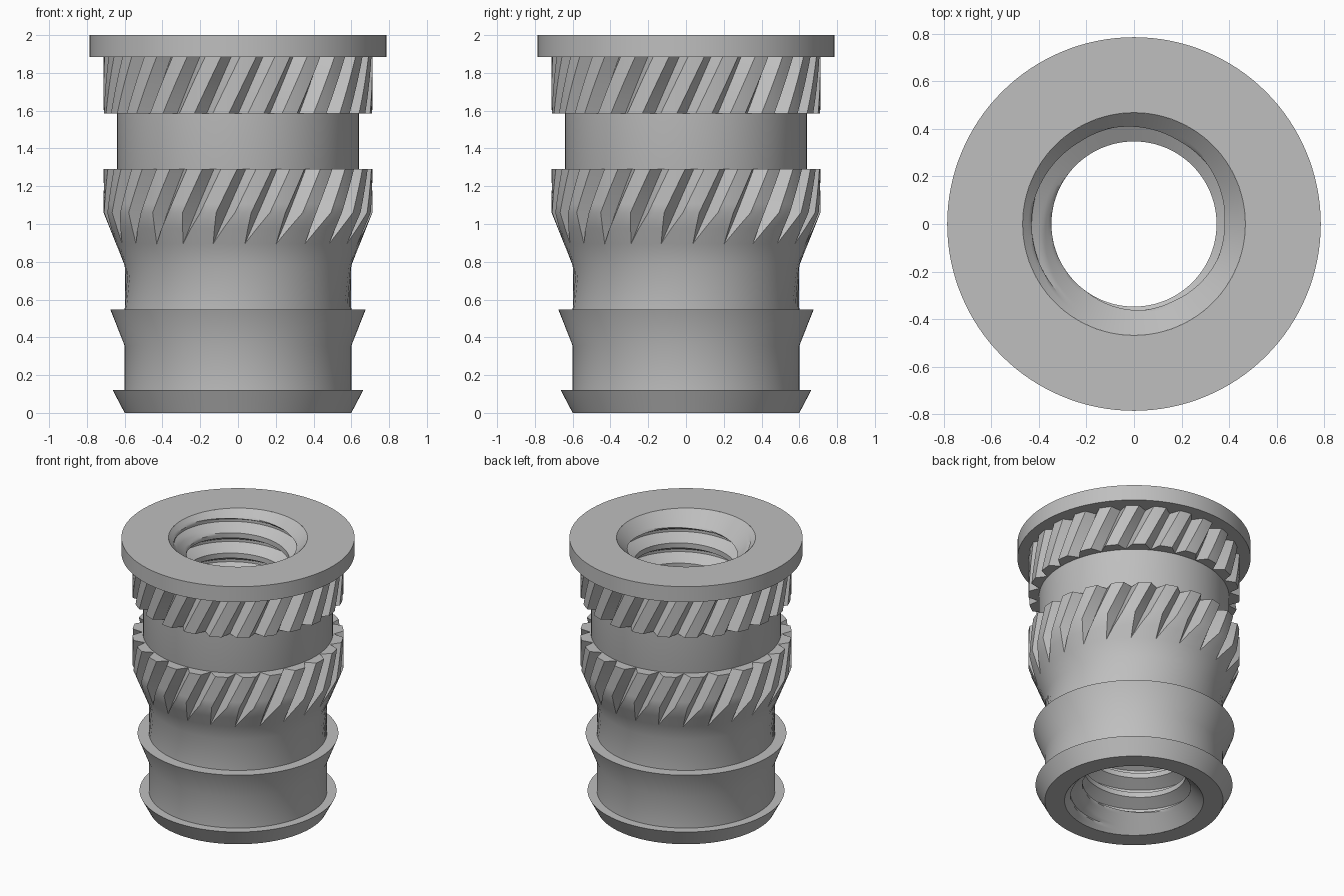
import bpy, bmesh, math
from math import pi, cos, sin

cube = bpy.data.objects.get("Cube")
if cube:
    bpy.data.objects.remove(cube)

# One plain metal grey
GREY = (0.52, 0.52, 0.52, 1)
metal = bpy.data.materials.new("metal grey")
metal.use_nodes = True
metal.diffuse_color = GREY
metal.node_tree.nodes["Principled BSDF"].inputs["Base Color"].default_value = GREY


def polar(r, a, z):
    return (r * cos(a), r * sin(a), z)


def finish(name, bm, angle=30):
    bmesh.ops.remove_doubles(bm, verts=bm.verts, dist=1e-5)
    mesh = bpy.data.meshes.new(name)
    bm.to_mesh(mesh)
    bm.free()
    mesh.materials.append(metal)
    obj = bpy.data.objects.new(name, mesh)
    bpy.context.collection.objects.link(obj)
    bpy.ops.object.select_all(action='DESELECT')
    obj.select_set(True)
    bpy.context.view_layer.objects.active = obj
    bpy.ops.object.shade_smooth_by_angle(angle=math.radians(angle))
    return obj


def skin(name, rings, angle=30):
    """Join closed rings of points, listed from bottom to top."""
    bm = bmesh.new()
    rows = [[bm.verts.new(p) for p in ring] for ring in rings]
    n = len(rows[0])
    for low, high in zip(rows, rows[1:]):
        for i in range(n):
            j = (i + 1) % n
            bm.faces.new((low[i], low[j], high[j], high[i]))
    return finish(name, bm, angle)


def lathe(name, profile, n=128):
    return skin(name, [[polar(r, 2 * pi * i / n, z) for i in range(n)]
                       for r, z in profile])


# Turned body: barbed foot, plain neck and flange
BORE, NECK, STEM = 0.468, 0.64, 0.6
lathe("turned_body", [
    (BORE, 0), (STEM, 0), (0.663, 0.12), (STEM, 0.12),
    (STEM, 0.355), (0.676, 0.548), (0.58, 0.548),
    (0.58, 0.85), (NECK, 1.0), (NECK, 1.885),
    (0.785, 1.885), (0.785, 2), (BORE, 2)])

# Slanted knurl teeth with V grooves
TEETH, TIP, ROOT, TWIST = 24, 0.712, 0.646, 0.68
PITCH = 2 * pi / TEETH
HALF_GROOVE = 0.27 * PITCH
PHASE = -pi / 2 + 0.06 - 0.9 * TWIST


def knurl_ring(radius, z, flat=None):
    """One ring of teeth; grooves vanish where the radius is below the root."""
    half = HALF_GROOVE * max(0, radius - ROOT) / (TIP - ROOT)
    ring = []
    for t in range(TEETH):
        mid = PHASE + t * PITCH + TWIST * z
        land = PITCH - 2 * half
        ring.append(polar(flat or min(radius, ROOT), mid, z))
        for k in range(4):
            ring.append(polar(flat or radius, mid + half + land * k / 3, z))
    return ring


def knurl(name, stations, closed_bottom):
    rings = [knurl_ring(r, z) for r, z in stations]
    r, z = stations[-1]
    rings.append(knurl_ring(r, z, 0.62))
    if closed_bottom:
        r, z = stations[0]
        rings.insert(0, knurl_ring(r, z, 0.62))
    skin(name, rings, 25)


def straight(z0, z1, steps=5):
    return [(TIP, z0 + (z1 - z0) * i / steps) for i in range(steps + 1)]


knurl("upper_knurl", straight(1.585, 1.886), True)
# The lower teeth fade into a cone and the plain stem
CONE_LOW, CONE_HIGH = 0.78, 1.06
fade = CONE_LOW + (CONE_HIGH - CONE_LOW) * (ROOT - STEM) / (TIP - STEM)
knurl("lower_knurl_and_stem",
      [(STEM, 0.54), (STEM, CONE_LOW), (ROOT, fade),
       ((ROOT + TIP) / 2, (fade + CONE_HIGH) / 2)] + straight(CONE_HIGH, 1.29), False)

# Threaded bore with a countersink at each end
MINOR, MAJOR, LEAD, SUB, SEG = 0.347, 0.43, 0.15, 16, 96


def thread_radius(row):
    d = abs((row + SUB // 2) % SUB - SUB // 2)
    return MINOR + (MAJOR - MINOR) * min(1, max(0, (d - 2) / 5))


bm = bmesh.new()
rows = []
for row in range(-SUB - 1, int(2 / LEAD * SUB) + SUB):
    ring = []
    for i in range(SEG + 1):
        z = LEAD * (row / SUB + i / SEG)
        z = min(2, max(0, z))
        r = max(thread_radius(row), BORE - z, BORE - (2 - z))
        ring.append(bm.verts.new(polar(r, 2 * pi * i / SEG, z)))
    rows.append(ring)
for low, high in zip(rows, rows[1:]):
    for i in range(SEG):
        quad = (low[i], high[i], high[i + 1], low[i + 1])
        if max(v.co.z for v in quad) - min(v.co.z for v in quad) > 1e-6:
            bm.faces.new(quad)
bmesh.ops.delete(bm, geom=[v for v in bm.verts if not v.link_faces], context='VERTS')
finish("threaded_bore", bm)
